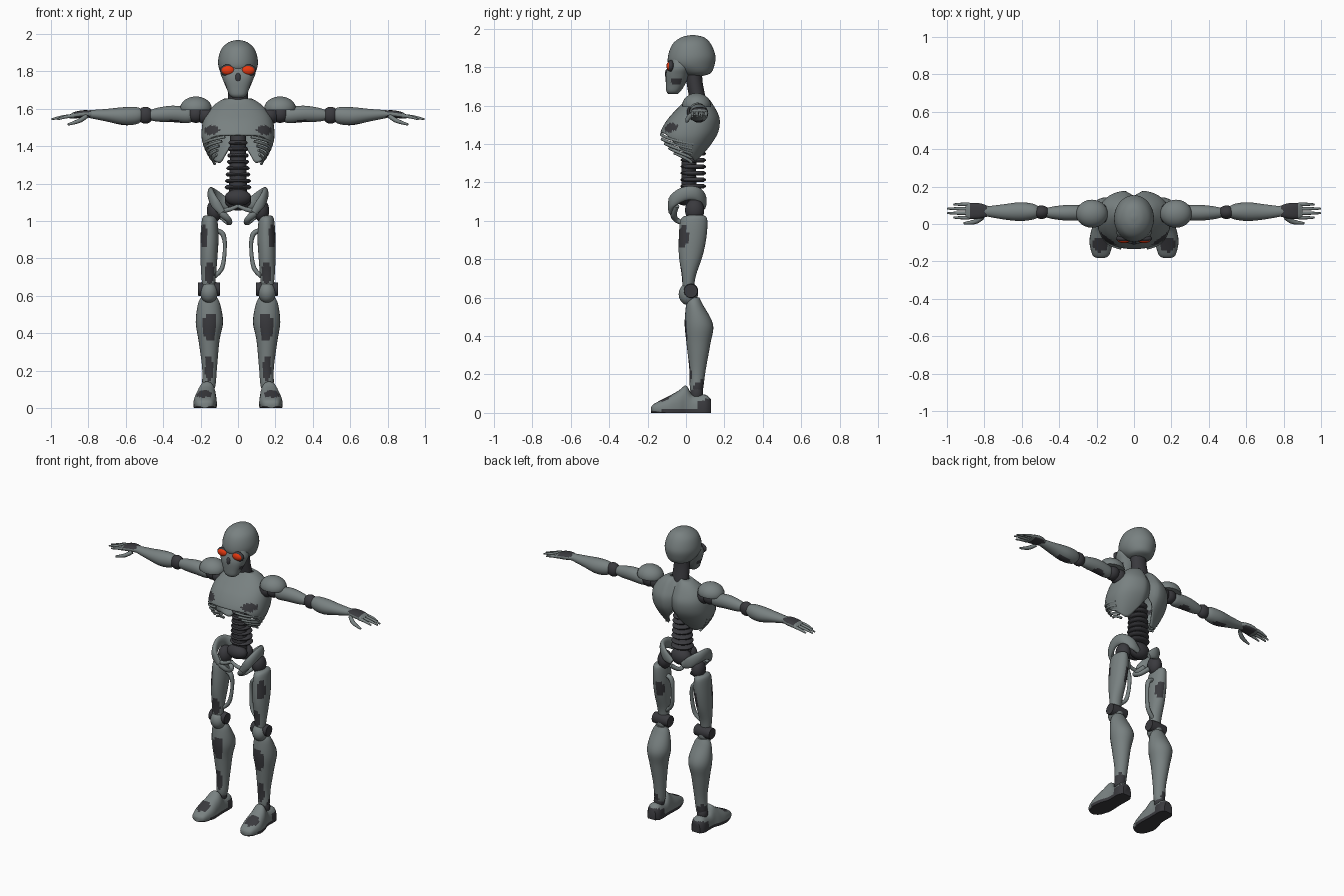
import bpy
import bmesh
from math import sin, cos, pi, exp, copysign
from mathutils import Vector, Matrix

cube = bpy.data.objects.get("Cube")
if cube:
    bpy.data.objects.remove(cube, do_unlink=True)


def material(name, colour):
    mat = bpy.data.materials.new(name)
    mat.use_nodes = True
    mat.diffuse_color = colour
    shader = next(n for n in mat.node_tree.nodes if n.type == 'BSDF_PRINCIPLED')
    shader.inputs["Base Color"].default_value = colour
    return mat


PALETTE = [material("steel grey", (.19, .22, .22, 1)),
           material("charcoal", (.042, .042, .048, 1)),
           material("glowing red", (.8, .04, .005, 1))]
STEEL, DARK, RED = range(len(PALETTE))
X, Y, Z = Vector((1, 0, 0)), Vector((0, 1, 0)), Vector((0, 0, 1))


def finish(bm, name, mat, rule=None, paired=False):
    """Colour the faces, then make one object or a mirrored left and right pair."""
    bmesh.ops.recalc_face_normals(bm, faces=bm.faces)
    for face in bm.faces:
        face.smooth = True
        dark = rule and rule(face.calc_center_median(), face.normal)
        face.material_index = DARK if dark else mat
    made = []
    for prefix in (("left_", "right_") if paired else ("",)):
        if prefix == "right_":
            bm.transform(Matrix.Diagonal((-1, 1, 1, 1)))
            bmesh.ops.reverse_faces(bm, faces=bm.faces)
        mesh = bpy.data.meshes.new(prefix + name)
        bm.to_mesh(mesh)
        for entry in PALETTE:
            mesh.materials.append(entry)
        mesh.set_sharp_from_angle(angle=pi / 4)
        obj = bpy.data.objects.new(prefix + name, mesh)
        bpy.context.scene.collection.objects.link(obj)
        made.append(obj)
    bm.free()
    return made


def spots(*ellipsoids):
    """Rule that is true inside any of the given (centre, radii) ellipsoids."""
    def rule(centre, normal):
        return any(sum(((p - c) / r) ** 2 for p, c, r in zip(centre, mid, radii)) < 1
                   for mid, radii in ellipsoids)
    return rule


def catmull(rows, steps=5):
    """Smooth interpolation through rows of numbers."""
    out = []
    for i in range(len(rows) - 1):
        quad = [rows[max(i - 1, 0)], rows[i], rows[i + 1], rows[min(i + 2, len(rows) - 1)]]
        for k in range(steps):
            t = k / steps
            out.append(tuple(
                b + t * ((c - a) / 2 + t * (a - 2.5 * b + 2 * c - d / 2
                                            + t * (1.5 * (b - c) + (d - a) / 2)))
                for a, b, c, d in zip(*quad)))
    return out + [tuple(rows[-1])]


def sweep(name, rows, mat=STEEL, ref=Y, bend=False, square=1.0, rule=None,
          paired=False, floor=None, seg=24):
    """Skin elliptical sections (x, y, z, first radius, second radius)."""
    rows = catmull(rows)
    pts = [Vector(r[:3]) for r in rows]
    bm = bmesh.new()
    rings = []
    for i, row in enumerate(rows):
        if bend:
            along = pts[min(i + 1, len(pts) - 1)] - pts[max(i - 1, 0)]
        else:
            along = X if ref == Z and abs(pts[-1].x - pts[0].x) > .1 else (Y if ref == Z else Z)
        u = along.cross(ref).normalized()
        v = u.cross(along).normalized()
        ring = []
        for k in range(seg):
            a = 2 * pi * k / seg
            ca, sa = (copysign(abs(q) ** square, q) for q in (cos(a), sin(a)))
            p = pts[i] + u * ca * max(row[3], .002) + v * sa * max(row[4], .002)
            if floor is not None:
                p.z = max(p.z, floor)
            ring.append(bm.verts.new(p))
        rings.append(ring)
    for lower, upper in zip(rings, rings[1:]):
        for k in range(seg):
            n = (k + 1) % seg
            bm.faces.new((lower[k], lower[n], upper[n], upper[k]))
    bm.faces.new(rings[0])
    bm.faces.new(rings[-1])
    return finish(bm, name, mat, rule, paired)


def ball(name, centre, radii, mat=DARK, paired=False, floor=None):
    bm = bmesh.new()
    bmesh.ops.create_uvsphere(bm, u_segments=28, v_segments=18, radius=1,
                              matrix=Matrix.Translation(centre) @ Matrix.Diagonal((*radii, 1)))
    if floor is not None:
        for v in bm.verts:
            v.co.z = max(v.co.z, floor)
    finish(bm, name, mat, None, paired)


# Head
sweep("cranium", [(0, .035, 1.967, .01, .01), (0, .035, 1.955, .05, .06),
                  (0, .03, 1.92, .088, .1), (0, .03, 1.86, .106, .123),
                  (0, .03, 1.81, .1, .118), (0, .05, 1.77, .075, .08),
                  (0, .05, 1.755, .04, .04)], seg=40)
sweep("face", [(0, -.03, 1.85, .08, .05), (0, -.035, 1.8, .095, .06),
               (0, -.045, 1.76, .083, .06), (0, -.055, 1.71, .062, .05),
               (0, -.065, 1.675, .047, .037), (0, -.067, 1.66, .03, .024)],
      square=.85, seg=40, rule=spots(((.07, -.05, 1.725), (.02, .03, .02)),
                                     ((-.07, -.05, 1.725), (.02, .03, .02))))
ball("eye_socket", (.054, -.078, 1.805), (.043, .018, .032), paired=True)
ball("eye", (.054, -.083, 1.805), (.036, .019, .025), RED, paired=True)
ball("nose_cavity", (0, -.098, 1.765), (.016, .012, .025))

# Neck and spine
sweep("neck", [(0, .06, 1.55, .06, .045), (0, .06, 1.63, .056, .043),
               (0, .045, 1.72, .052, .042), (0, .04, 1.8, .05, .042)], DARK)
sweep("spine_core", [(0, .02, 1.1, .05, .04), (0, .015, 1.28, .045, .038),
                     (0, .03, 1.44, .042, .04), (0, .07, 1.58, .04, .04)], DARK)
for i in range(8):
    z, w = 1.18 + i * .034, .072 - i * .003
    sweep(f"vertebra_{i + 1}", [(0, .038, z - .011, w * .85, .055), (0, .038, z, w, .067),
                                (0, .038, z + .011, w * .85, .055)], DARK)

# Chest shell: height, half width, front, back
PROFILE = catmull([(1.31, .13, -.02, .06), (1.36, .165, -.09, .105), (1.42, .19, -.135, .15),
                   (1.47, .195, -.13, .175), (1.53, .188, -.095, .18), (1.58, .165, -.05, .16),
                   (1.63, .115, 0, .13), (1.655, .07, .02, .105)])
# Lower rim of the shell from the breastbone round to the backbone
RIM = catmull([(0, 1.46), (.25, 1.445), (.5, 1.345), (.75, 1.31), (.9, 1.36), (1, 1.45)])


def lookup(table, value):
    for a, b in zip(table, table[1:]):
        if value <= b[0]:
            t = max(0, (value - a[0]) / (b[0] - a[0]))
            return [p + (q - p) * t for p, q in zip(a, b)]
    return table[-1]


def chest_point(angle, z):
    _, width, front, back = lookup(PROFILE, z)
    c, s = (copysign(abs(q) ** .85, q) for q in (cos(angle), sin(angle)))
    x, y = width * s, (front + back) / 2 - (back - front) / 2 * c
    if c < 0:
        y -= .03 * exp(-(x / .03) ** 2)
    return Vector((x, y, z))


bm = bmesh.new()
around, down = 72, 24
grid = []
for k in range(around):
    angle = 2 * pi * k / around
    rim = lookup(RIM, min(angle, 2 * pi - angle) / pi)[1]
    grid.append([bm.verts.new(chest_point(angle, 1.655 + (rim - 1.655) * j / down))
                 for j in range(down + 1)])
for k in range(around):
    a, b = grid[k], grid[(k + 1) % around]
    for j in range(down):
        bm.faces.new((a[j], a[j + 1], b[j + 1], b[j]))
patch = spots(((.14, -.075, 1.485), (.045, .07, .025)), ((-.14, -.075, 1.485), (.045, .07, .025)))
shell = finish(bm, "chest_shell", STEEL, patch)[0]
wall = shell.modifiers.new("wall", 'SOLIDIFY')
wall.thickness = .014

# Ribs follow the chest surface, dropping towards the back
for i in range(5):
    path = []
    for k in range(6):
        t = k / 5
        turn = (.1 + .035 * i) * (1 - t) + .56 * t
        p = chest_point(turn * pi, 1.45 - .024 * i - .05 * t)
        path.append((p.x * .97, p.y, p.z, .007, .008))
    sweep(f"rib_{i + 1}", path, ref=Z, bend=True, paired=True, seg=10)

# Pelvis
ball("sacrum", (0, .05, 1.11), (.07, .05, .055))
ball("belly_joint", (0, -.01, 1.125), (.07, .045, .045))
sweep("hip_wing", [(.085, -.08, 1.045, .012, .018), (.125, -.07, 1.1, .018, .03),
                   (.145, -.01, 1.14, .018, .036), (.135, .055, 1.14, .018, .036),
                   (.09, .09, 1.105, .016, .035), (.04, .09, 1.075, .012, .02)],
      ref=Z, bend=True, paired=True)
sweep("sitting_bone", [(.12, -.05, 1.08, .016, .016), (.085, -.065, 1.04, .018, .02),
                       (.05, -.05, 1.005, .014, .016), (.05, 0, .99, .013, .015),
                       (.085, .04, 1.02, .014, .016)], bend=True, ref=X, paired=True)
sweep("pubic_bar", [(.1, -.07, 1.055, .012, .014), (.05, -.075, 1.06, .011, .012),
                    (0, -.07, 1.08, .01, .01)], bend=True, ref=Z, paired=True)
ball("hip_joint", (.125, .045, 1.055), (.042, .05, .06), paired=True)

# Legs
sweep("thigh", [(.152, .05, 1.03, .022, .035), (.152, .042, 1.01, .04, .068),
                (.152, .035, .92, .048, .072), (.155, .025, .82, .046, .062),
                (.157, .015, .72, .04, .038), (.157, .012, .66, .034, .03)], paired=True,
      rule=spots(((.185, -.03, .92), (.025, .05, .06)), ((.15, -.03, .72), (.03, .04, .06)),
                 ((.13, .1, .86), (.03, .04, .06))))
sweep("thigh_strut", [(.12, .04, .95, .012, .018), (.082, .04, .93, .014, .018),
                      (.07, .04, .86, .01, .014), (.085, .03, .75, .012, .014),
                      (.13, .02, .7, .012, .014)], bend=True, paired=True, seg=14)
sweep("knee_axle", [(.097, .025, .635, .035, .035), (.155, .025, .635, .038, .04),
                    (.213, .025, .635, .035, .035)], DARK, ref=Z, paired=True)
ball("knee_cap", (.155, .012, .618), (.047, .05, .057), STEEL, paired=True)
sweep("shin", [(.155, .04, .6, .035, .03), (.155, .045, .56, .058, .045),
               (.153, .067, .46, .073, .074), (.155, .065, .36, .056, .062),
               (.152, .06, .22, .04, .042), (.155, .055, .13, .036, .035),
               (.155, .055, .1, .028, .028)], paired=True,
      rule=spots(((.15, -.01, .43), (.038, .05, .085)), ((.155, .01, .21), (.025, .04, .07)),
                 ((.18, .08, .13), (.04, .04, .04))))
ball("ankle", (.16, .055, .1), (.034, .034, .05), paired=True)
toe_and_heel = spots(((.18, -.11, .075), (.04, .045, .04)), ((.165, .11, .04), (.08, .06, .035)))
sweep("foot", [(.178, -.182, .015, .02, .015), (.177, -.165, .02, .045, .028),
               (.176, -.1, .02, .062, .062), (.172, -.04, .02, .058, .095),
               (.166, 0, .02, .05, .122), (.164, .035, .02, .048, .075),
               (.164, .1, .02, .048, .075), (.164, .13, .02, .03, .05)],
      ref=Z, square=.8, floor=0, paired=True,
      rule=lambda c, n: n.z < -.5 or c.z < .012 or toe_and_heel(c, n))

# Arms
ball("shoulder_socket", (.17, .055, 1.565), (.05, .05, .05), paired=True)
ball("shoulder_joint", (.225, .06, 1.57), (.048, .045, .046), paired=True)
ball("shoulder_cap", (.225, .055, 1.6), (.085, .075, .065), STEEL, paired=True, floor=1.592)
sweep("upper_arm", [(.24, .06, 1.565, .025, .03), (.27, .06, 1.565, .038, .042),
                    (.35, .06, 1.572, .042, .044), (.43, .06, 1.568, .034, .037),
                    (.48, .06, 1.565, .022, .024)], ref=Z, paired=True,
      rule=spots(((.34, .06, 1.53), (.05, .03, .02))))
ball("elbow", (.495, .063, 1.565), (.044, .036, .045), paired=True)
sweep("forearm", [(.505, .065, 1.567, .025, .025), (.54, .066, 1.563, .042, .045),
                  (.61, .066, 1.56, .05, .048), (.7, .065, 1.565, .04, .034),
                  (.78, .067, 1.57, .028, .023), (.81, .068, 1.572, .022, .018)],
      ref=Z, paired=True, rule=spots(((.63, .07, 1.51), (.06, .03, .02))))

# Hands
sweep("palm", [(.77, .068, 1.572, .024, .016), (.82, .07, 1.572, .04, .02),
               (.87, .07, 1.566, .043, .018), (.9, .07, 1.558, .038, .011)],
      ref=Z, square=.75, paired=True,
      rule=lambda c, n: abs(n.z) > .5 and .785 < c.x < .875)
for name, y, tip in (("index", .034, .965), ("middle", .058, .998),
                     ("ring", .082, .998), ("little", .105, .965)):
    sweep(name + "_finger", [(.88, y, 1.562, .01, .01), ((.88 + tip) / 2, y, 1.556, .009, .009),
                             (tip, y, 1.543, .005, .005)], ref=Z, bend=True, paired=True, seg=10)
sweep("thumb", [(.81, .035, 1.56, .012, .012), (.85, .012, 1.535, .013, .012),
                (.91, .004, 1.515, .006, .006)], ref=Z, bend=True, paired=True, seg=10)
